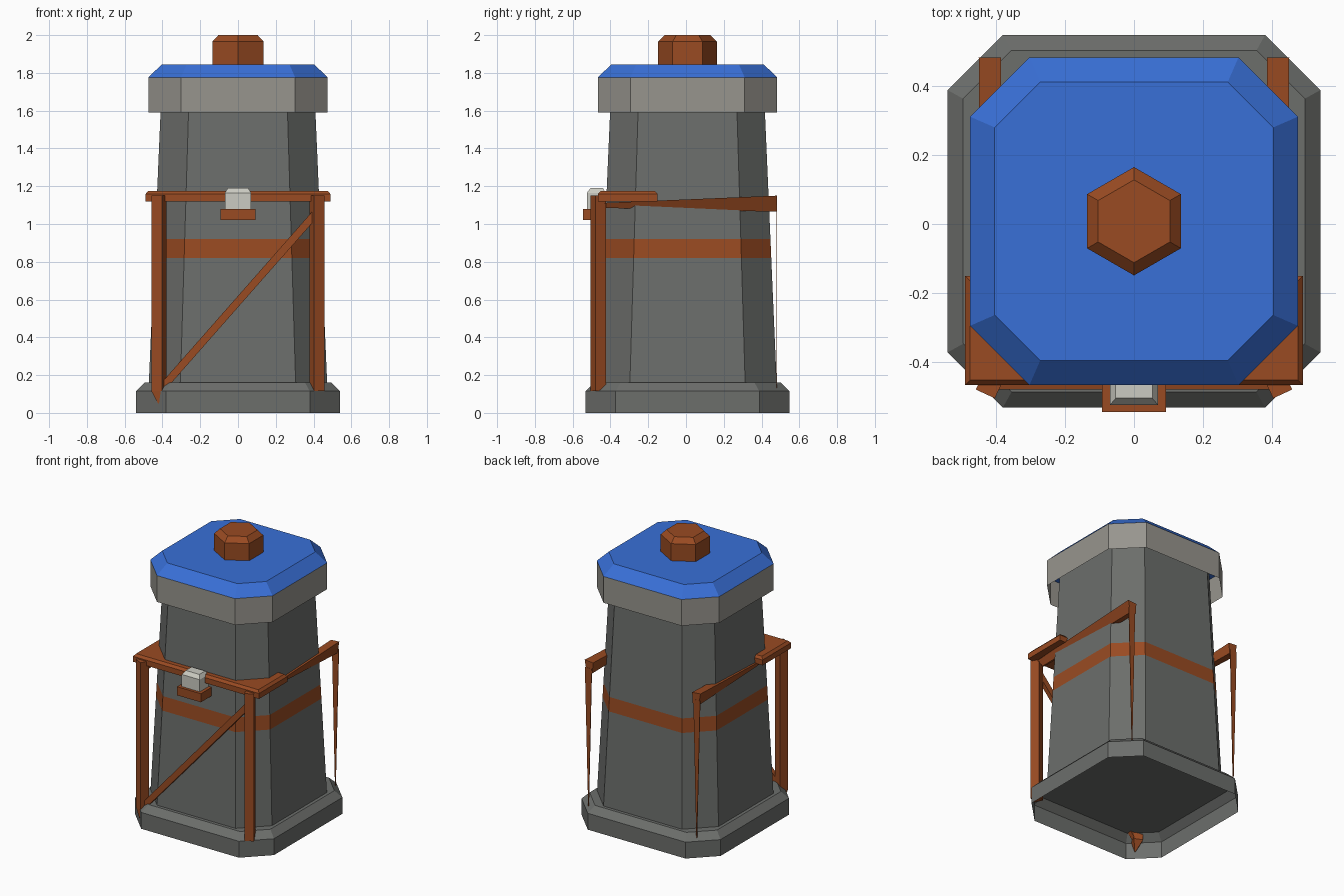
import bpy, bmesh, math
from mathutils import Vector

if "Cube" in bpy.data.objects:
    bpy.data.objects.remove(bpy.data.objects["Cube"])

CY = 0.008  # tower axis offset in y


def material(name, r, g, b):
    m = bpy.data.materials.new(name)
    m.use_nodes = True
    m.diffuse_color = (r, g, b, 1)
    m.node_tree.nodes["Principled BSDF"].inputs["Base Color"].default_value = (r, g, b, 1)
    return m


STONE = material("grey stone", 0.15, 0.156, 0.148)
TRIM = material("pale stone", 0.31, 0.30, 0.27)
WOOD = material("brown wood", 0.32, 0.07, 0.016)
ROOF = material("blue roof", 0.04, 0.16, 0.68)
LAMP = material("off white", 0.60, 0.60, 0.54)


def loft(name, rings, mats, bottom=True, top=True, rule=None):
    """Skin a stack of equal-length point rings; rule picks a face's material."""
    bm = bmesh.new()
    rows = [[bm.verts.new(p) for p in ring] for ring in rings]
    n = len(rows[0])
    for a, b in zip(rows, rows[1:]):
        for i in range(n):
            j = (i + 1) % n
            bm.faces.new((a[i], a[j], b[j], b[i]))
    if bottom:
        bm.faces.new(rows[0][::-1])
    if top:
        bm.faces.new(rows[-1])
    bmesh.ops.recalc_face_normals(bm, faces=bm.faces)
    if rule:
        for f in bm.faces:
            f.material_index = rule(f.calc_center_median())
    me = bpy.data.meshes.new(name)
    bm.to_mesh(me)
    bm.free()
    for m in mats:
        me.materials.append(m)
    ob = bpy.data.objects.new(name, me)
    bpy.context.collection.objects.link(ob)
    return ob


def octagon(half, flat, z):
    pts = [(half, -flat), (half, flat), (flat, half), (-flat, half),
           (-half, flat), (-half, -flat), (-flat, -half), (flat, -half)]
    return [(x, y + CY, z) for x, y in pts]


def polygon(cx, cy, radius, z, sides, turn):
    step = math.tau / sides
    return [(cx + radius * math.cos(turn + i * step),
             cy + radius * math.sin(turn + i * step), z) for i in range(sides)]


def rect(x0, x1, y0, y1, z):
    return [(x0, y0, z), (x1, y0, z), (x1, y1, z), (x0, y1, z)]


# Stone foot, open underneath
loft("base", [octagon(0.54, 0.38, 0), octagon(0.54, 0.38, 0.115),
              octagon(0.495, 0.355, 0.16)], [STONE], bottom=False)


# Tapered tower with a painted band
def tower_ring(z):
    t = (z - 0.16) / 1.43
    return octagon(0.472 - 0.062 * t, 0.305 - 0.043 * t, z)


loft("tower", [tower_ring(z) for z in (0.16, 0.82, 0.92, 1.77)], [STONE, WOOD],
     rule=lambda c: int(0.82 < c.z < 0.92 and abs(c.x) + abs(c.y) > 0.2))

# Crown, roof and knob
loft("crown", [octagon(0.475, 0.303, 1.59), octagon(0.475, 0.303, 1.775)],
     [TRIM], bottom=False, top=False)
loft("roof", [octagon(0.475, 0.303, 1.775), octagon(0.404, 0.272, 1.845)], [ROOF])
loft("roof_knob", [polygon(0, CY, r, z, 6, math.pi / 6)
                   for r, z in ((0.157, 1.845), (0.157, 1.965), (0.12, 2.0))], [WOOD])

# Front walkway
loft("walkway", [rect(-0.49, 0.49, -0.467, -0.15, 1.12),
                 rect(-0.49, 0.49, -0.467, -0.15, 1.158),
                 rect(-0.475, 0.475, -0.452, -0.165, 1.175)], [WOOD])

# Lamp on its bracket
loft("lamp_bracket", [rect(-0.093, 0.093, -0.545, -0.425, z) for z in (1.02, 1.08)], [WOOD])
loft("lamp", [rect(-0.07, 0.07, -0.525, -0.425, 1.08),
              rect(-0.07, 0.07, -0.525, -0.425, 1.165),
              rect(-0.053, 0.053, -0.505, -0.44, 1.19)], [LAMP])

# Posts and side rails on both sides
for side, s in (("left", 1), ("right", -1)):
    turn = s * math.radians(25) + math.pi / 4
    rings = [polygon(s * 0.418, -0.465, 0.043, z, 4, turn) for z in (0.115, 1.15)]
    if s < 0:
        rings.insert(0, polygon(-0.42, -0.49, 0.004, 0.05, 4, turn))
    loft("front_post_" + side, rings, [WOOD])

    # Thin tapering rear post
    loft("back_post_" + side,
         [[(s * x, y, z) for x, y in ((w0, 0.479), (w1, 0.479), (w1, 0.483), (w0, 0.483))]
          for w0, w1, z in ((0.419, 0.422, 0.10), (0.395, 0.448, 1.10))], [WOOD])

    # Rail leaning into the tower wall
    back = [(0.385, 0.482, 1.145), (0.45, 0.482, 1.15),
            (0.435, 0.482, 1.065), (0.39, 0.482, 1.07)]
    front = [(0.39, -0.43, 1.11), (0.442, -0.43, 1.112),
             (0.40, -0.43, 1.085), (0.39, -0.43, 1.085)]
    loft("side_rail_" + side, [[(s * x, y, z) for x, y, z in ring]
                               for ring in (front, back)], [WOOD])

# Diagonal brace between the front posts
low, high = Vector((-0.40, 0, 0.135)), Vector((0.41, 0, 1.055))
along = (high - low).normalized()
across = Vector((-along.z, 0, along.x)) * 0.02
depth = Vector((0, 0.015, 0))
loft("brace", [[p + Vector((0, -0.465, 0)) + a * across + d * depth
                for a, d in ((1, 1), (1, -1), (-1, -1), (-1, 1))] for p in (low, high)], [WOOD])
